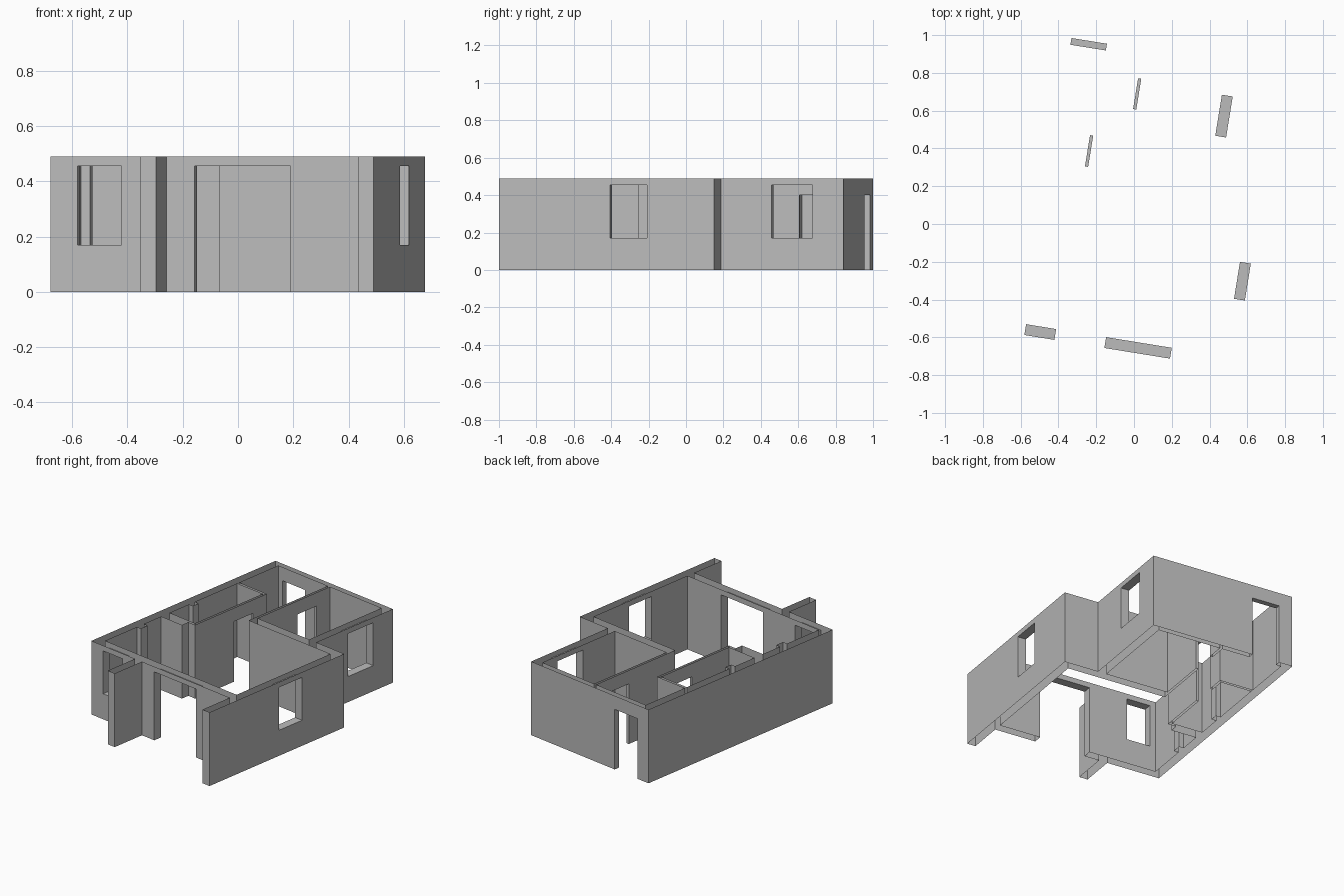
import bpy, bmesh, math
from mathutils import Matrix

cube = bpy.data.objects.get("Cube")
if cube:
    bpy.data.objects.remove(cube, do_unlink=True)

ANGLE = math.radians(-9.2)   # the plan is turned a little on the ground
TOP, HEAD, DOOR, SILL = 0.49, 0.455, 0.40, 0.17
L, R, F, B = -0.578, 0.644, -0.673, 0.919   # outer faces of the house
PORCH, STEP, BACK_R = -0.909, 0.256, 0.408
T, THIN = 0.058, 0.017                      # wall thicknesses

# Wall footprints: u0, u1, v0, v1
walls = [
    (L, L + T, F, B),                       # left wall
    (L, R, F, F + T),                       # front wall
    (R - T, R, PORCH, STEP),                # right wall and porch side
    (-0.102, R, STEP - T, STEP),            # middle wall
    (BACK_R - T, BACK_R, STEP - T, B),      # rear right wall
    (L, BACK_R, B - 0.036, B),              # back wall
    (-0.211, -0.153, PORCH, F + T),         # porch stub
    (-0.102, -0.102 + THIN, STEP - T, B),   # bedroom partition
    (-0.305, -0.305 + THIN, -0.075, 0.545), # bathroom partition
    (L, -0.305 + THIN, 0.545 - THIN, 0.545),
    (L, -0.305 + THIN, -0.075, -0.075 + THIN),
    (L, -0.345, -0.13, -0.075),             # thick nib
    (L, -0.487, -0.34, -0.28),              # small piers
    (L, -0.487, 0.11, 0.16),
]

# Openings: u0, u1, v0, v1, z0, z1
openings = [
    (-0.479, -0.318, F, F + T, SILL, HEAD),            # front window
    (-0.05, 0.302, F, F + T, 0, HEAD),                 # front door
    (R - T, R, -0.306, -0.108, SILL, HEAD),            # right window
    (BACK_R - T, BACK_R, 0.53, 0.75, SILL, HEAD),      # rear right window
    (-0.484, -0.294, B - 0.036, B, 0, DOOR),           # back door
    (-0.102, -0.102 + THIN, 0.60, 0.765, 0, DOOR),     # bedroom door
    (-0.305, -0.305 + THIN, 0.26, 0.427, 0, DOOR),     # bathroom door
]


def breaks(values):
    return sorted({round(v, 4) for v in values})


us = breaks([v for r in walls + openings for v in r[0:2]])
vs = breaks([v for r in walls + openings for v in r[2:4]])
zs = breaks([0, SILL, DOOR, HEAD, TOP])


def inside(r, u, v):
    return r[0] < u < r[1] and r[2] < v < r[3]


def solid(i, j, k):
    if not (0 <= i < len(us) - 1 and 0 <= j < len(vs) - 1):
        return False
    k = min(max(k, 0), len(zs) - 2)         # walls stay open at top and bottom
    u, v, z = [(a[n] + a[n + 1]) / 2 for a, n in ((us, i), (vs, j), (zs, k))]
    if any(inside(o, u, v) and o[4] < z < o[5] for o in openings):
        return False
    return any(inside(w, u, v) for w in walls)


# Skin the wall cells wherever they meet open space
bm = bmesh.new()
grid = {}


def corner(idx):
    if idx not in grid:
        grid[idx] = bm.verts.new((us[idx[0]], vs[idx[1]], zs[idx[2]]))
    return grid[idx]


for i in range(len(us) - 1):
    for j in range(len(vs) - 1):
        for k in range(len(zs) - 1):
            if not solid(i, j, k):
                continue
            cell = (i, j, k)
            for axis in range(3):
                for side in (0, 1):
                    near = list(cell)
                    near[axis] += 2 * side - 1
                    if solid(*near):
                        continue
                    a, b = (axis + 1) % 3, (axis + 2) % 3
                    loop = []
                    for da, db in ((0, 0), (1, 0), (1, 1), (0, 1)):
                        c = list(cell)
                        c[axis] += side
                        c[a] += da
                        c[b] += db
                        loop.append(corner(tuple(c)))
                    bm.faces.new(loop if side else loop[::-1])

bmesh.ops.dissolve_limit(bm, angle_limit=0.01, verts=bm.verts[:], edges=bm.edges[:])
bmesh.ops.triangulate(bm, faces=[f for f in bm.faces if len(f.verts) > 4])
bm.transform(Matrix.Rotation(ANGLE, 4, 'Z'))

mesh = bpy.data.meshes.new("house_walls")
bm.to_mesh(mesh)
bm.free()

# Plain grey plaster
mat = bpy.data.materials.new("grey plaster")
mat.use_nodes = True
grey = (0.5, 0.5, 0.5, 1)
mat.diffuse_color = grey
mat.node_tree.nodes["Principled BSDF"].inputs["Base Color"].default_value = grey
mesh.materials.append(mat)

house = bpy.data.objects.new("house_walls", mesh)
bpy.context.scene.collection.objects.link(house)
